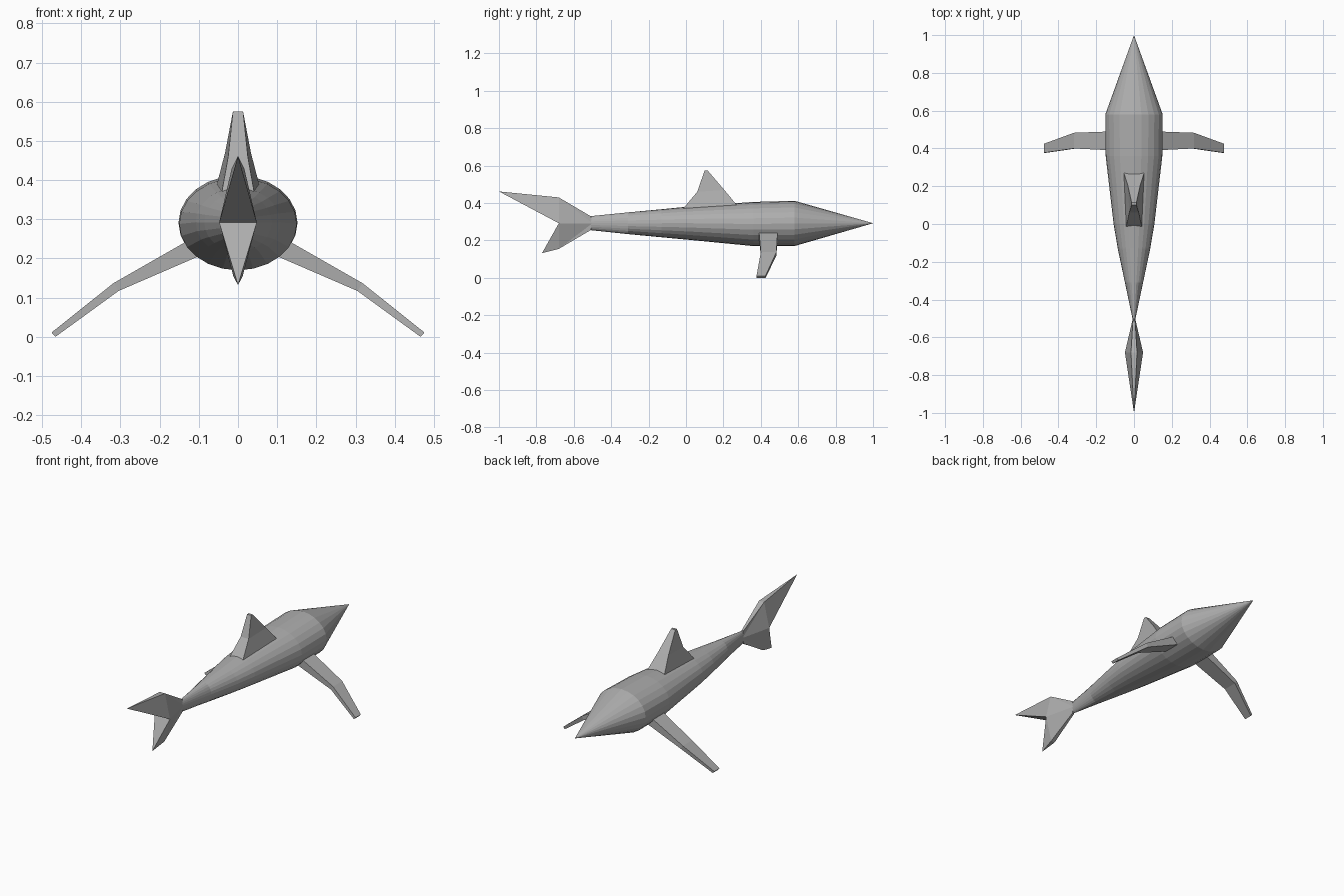
import bpy, math

if "Cube" in bpy.data.objects:
    bpy.data.objects.remove(bpy.data.objects["Cube"])

grey = bpy.data.materials.new("shark grey")
grey.diffuse_color = (0.42, 0.42, 0.42, 1)
grey.use_nodes = True
grey.node_tree.nodes["Principled BSDF"].inputs["Base Color"].default_value = grey.diffuse_color


def loft(name, rings):
    """Skin a list of equal-length closed rings; one-point rings become tips."""
    verts, faces, starts = [], [], []
    for r in rings:
        starts.append(len(verts))
        verts += r
    for i in range(len(rings) - 1):
        a, b = rings[i], rings[i + 1]
        sa, sb = starts[i], starts[i + 1]
        n = max(len(a), len(b))
        for k in range(n):
            m = (k + 1) % n
            if len(a) == 1:
                faces.append((sa, sb + k, sb + m))
            elif len(b) == 1:
                faces.append((sa + k, sa + m, sb))
            else:
                faces.append((sa + k, sa + m, sb + m, sb + k))
    for r, s in ((rings[0], starts[0]), (rings[-1], starts[-1])):
        if len(r) > 2:
            faces.append(tuple(range(s, s + len(r))))
    return build(name, verts, faces)


def build(name, verts, faces):
    me = bpy.data.meshes.new(name)
    me.from_pydata(verts, [], faces)
    me.materials.append(grey)
    ob = bpy.data.objects.new(name, me)
    bpy.context.collection.objects.link(ob)
    # consistent outward normals
    import bmesh
    bm = bmesh.new()
    bm.from_mesh(me)
    bmesh.ops.recalc_face_normals(bm, faces=bm.faces)
    bm.to_mesh(me)
    bm.free()
    return ob


# Body: nose tip, then elliptical rings (y, half width, bottom z, top z)
def ellipse(y, rx, lo, hi, n=24):
    c, rz = (lo + hi) / 2, (hi - lo) / 2
    return [(rx * math.cos(2 * math.pi * k / n), y,
             c + rz * math.sin(2 * math.pi * k / n)) for k in range(n)]


stations = [(0.58, 0.152, 0.17, 0.412), (0.36, 0.15, 0.17, 0.406),
            (0.0, 0.108, 0.205, 0.38), (-0.13, 0.086, 0.217, 0.367),
            (-0.31, 0.048, 0.234, 0.35), (-0.51, 0.006, 0.255, 0.33)]
loft("body", [[(0, 1.0, 0.292)]] + [ellipse(*s) for s in stations])


# Upright fins: side outline points (half width, y, z) joined left to right
def section(*pts):
    return [(w, y, z) for w, y, z in pts] + [(-w, y, z) for w, y, z in reversed(pts)]


loft("dorsal_fin", [
    section((0.055, 0.275, 0.385), (0.042, -0.02, 0.365)),
    section((0.033, 0.205, 0.47), (0.025, 0.06, 0.46)),
    section((0.013, 0.115, 0.575), (0.013, 0.10, 0.575))])

# Tail: both lobes grow from a shared thick middle at the notch
root = (0.006, -0.50)
for name, z_root, edge, tip in (
        ("tail_upper_lobe", 0.33, (0.016, -0.68, 0.43), (0, -1.0, 0.462)),
        ("tail_lower_lobe", 0.255, (0.012, -0.68, 0.155), (0, -0.77, 0.132))):
    w, y, z = edge
    verts = [(0.006, -0.50, 0.292), (0.006, -0.51, z_root), (w, y, z), (0.048, -0.68, 0.292)]
    verts += [(-a, b, c) for a, b, c in verts] + [tip]
    faces = [(0, 1, 2), (0, 2, 3), (4, 6, 5), (4, 7, 6), (1, 5, 6, 2), (0, 4, 5, 1),
             (2, 8, 3), (6, 7, 8), (2, 6, 8), (3, 8, 7), (0, 3, 7, 4)]
    build(name, verts, faces)

# Pectoral fins: (upper x, z), (lower x, z), rear y, front y
fin = [((0.12, 0.25), (0.09, 0.21), 0.39, 0.49),
       ((0.318, 0.137), (0.305, 0.117), 0.40, 0.483),
       ((0.476, 0.011), (0.466, 0.0), 0.377, 0.425)]
for side, s in (("right", 1), ("left", -1)):
    loft(side + "_pectoral_fin", [
        [(s * ux, y0, uz), (s * ux, y1, uz), (s * lx, y1, lz), (s * lx, y0, lz)]
        for (ux, uz), (lx, lz), y0, y1 in fin])
